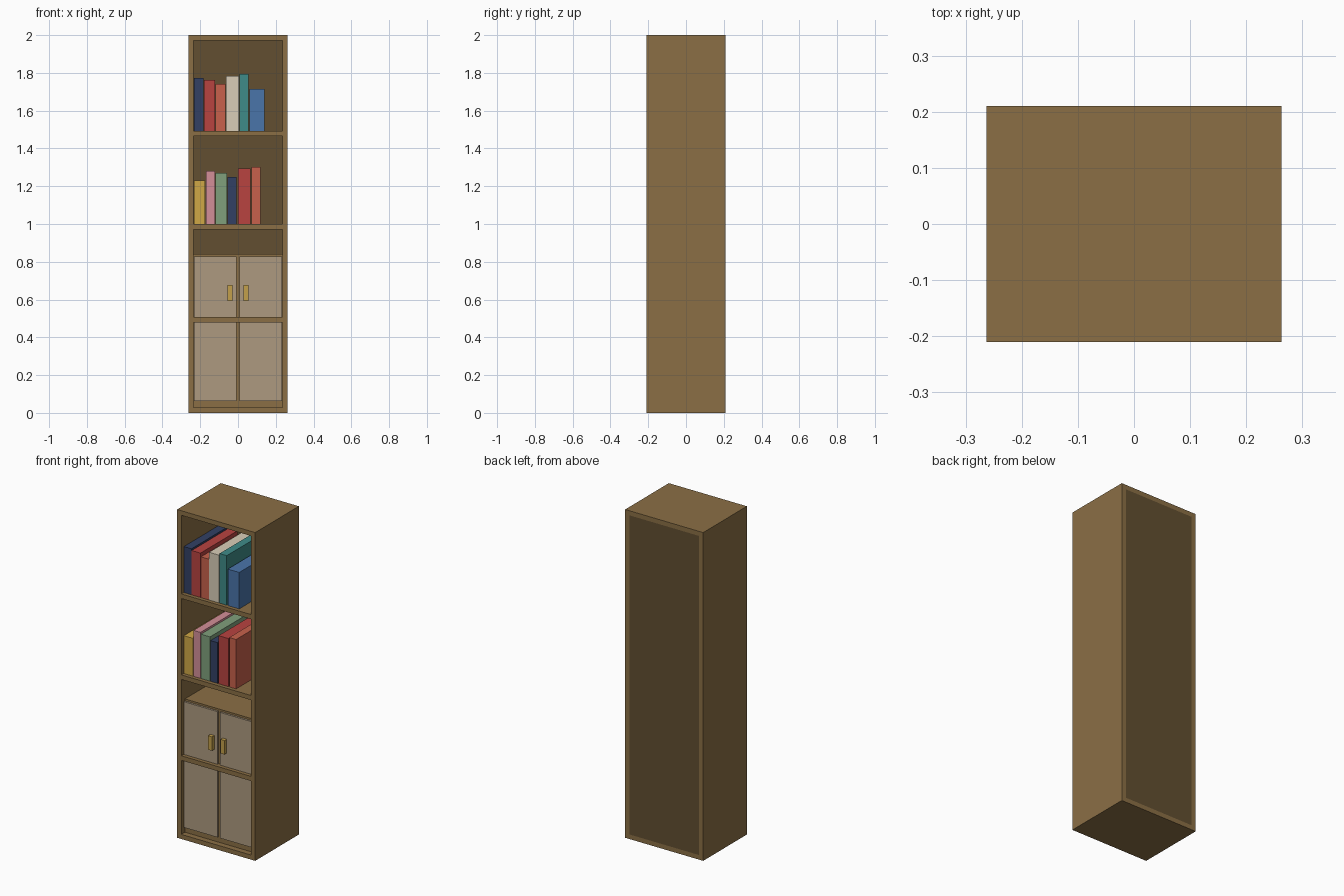
import bpy

if "Cube" in bpy.data.objects:
    bpy.data.objects.remove(bpy.data.objects["Cube"])


def srgb(r, g, b):
    def f(c):
        c /= 255
        return c / 12.92 if c <= 0.04045 else ((c + 0.055) / 1.055) ** 2.4
    return (f(r), f(g), f(b), 1)


COLORS = {
    "wood": (139, 111, 69), "back_wood": (98, 79, 49), "door_beige": (173, 154, 128),
    "brass": (196, 160, 75), "navy": (50, 64, 100), "red": (184, 67, 64),
    "coral": (200, 97, 76), "cream": (218, 206, 184), "teal": (62, 139, 136),
    "blue": (74, 117, 170), "gold": (208, 168, 70), "pink": (212, 143, 152),
    "green": (128, 160, 124),
}
MATS = {}
for key, rgb in COLORS.items():
    MATS[key] = bpy.data.materials.new(key)
    MATS[key].diffuse_color = srgb(*rgb)


def box(name, x, y, z, color):
    """Box from (min, max) ranges on each axis."""
    bpy.ops.mesh.primitive_cube_add(size=1, location=[sum(r) / 2 for r in (x, y, z)])
    ob = bpy.context.object
    ob.name = name
    ob.scale = [r[1] - r[0] for r in (x, y, z)]
    bpy.ops.object.transform_apply(location=False, rotation=False, scale=True)
    ob.data.materials.append(MATS[color])
    return ob


W, D, H, T = 0.263, 0.21, 2.0, 0.028
IN = W - T
BACK = D - 0.015

# Carcass: two sides, top, bottom, back
for name, s in (("left_side", -1), ("right_side", 1)):
    box(name, sorted((s * W, s * IN)), (-D, D), (0, H), "wood")
box("top_panel", (-IN, IN), (-D, D), (H - T, H), "wood")
box("bottom_panel", (-IN, IN), (-D, D), (0, T), "wood")
box("back_panel", (-IN, IN), (BACK, D), (T, H - T), "back_wood")

# Shelves
for i, top in enumerate((0.507, 1.0, 1.493)):
    box(f"shelf_{i + 1}", (-IN, IN), (-D, BACK), (top - T, top), "wood")

# Lower cabinet with two doors and handles
box("cabinet_body", (-IN, IN), (-0.175, BACK), (T, 0.84), "wood")
for name, s in (("left", -1), ("right", 1)):
    box(name + "_door", sorted((s * 0.008, s * 0.232)), (-0.187, -0.175),
        (0.062, 0.828), "door_beige")
    box(name + "_handle", sorted((s * 0.029, s * 0.055)), (-0.209, -0.187),
        (0.592, 0.677), "brass")

# Books: left, right, top, colour
ROWS = {
    1.493: [(-0.234, -0.183, 1.773, "navy"), (-0.181, -0.122, 1.763, "red"),
            (-0.119, -0.066, 1.741, "coral"), (-0.064, 0.004, 1.784, "cream"),
            (0.007, 0.055, 1.795, "teal"), (0.062, 0.139, 1.715, "blue")],
    1.0: [(-0.234, -0.174, 1.23, "gold"), (-0.169, -0.122, 1.28, "pink"),
          (-0.119, -0.058, 1.27, "green"), (-0.055, -0.007, 1.248, "navy"),
          (0.0, 0.066, 1.293, "red"), (0.072, 0.118, 1.301, "coral")],
}
for base, books in ROWS.items():
    for x0, x1, top, color in books:
        box("book_" + color, (x0, x1), (-0.187, 0.17), (base, top), color)

for m in bpy.data.materials:
    if m.users and not m.is_grease_pencil:
        m.use_nodes = True
        m.node_tree.nodes["Principled BSDF"].inputs["Base Color"].default_value = m.diffuse_color
